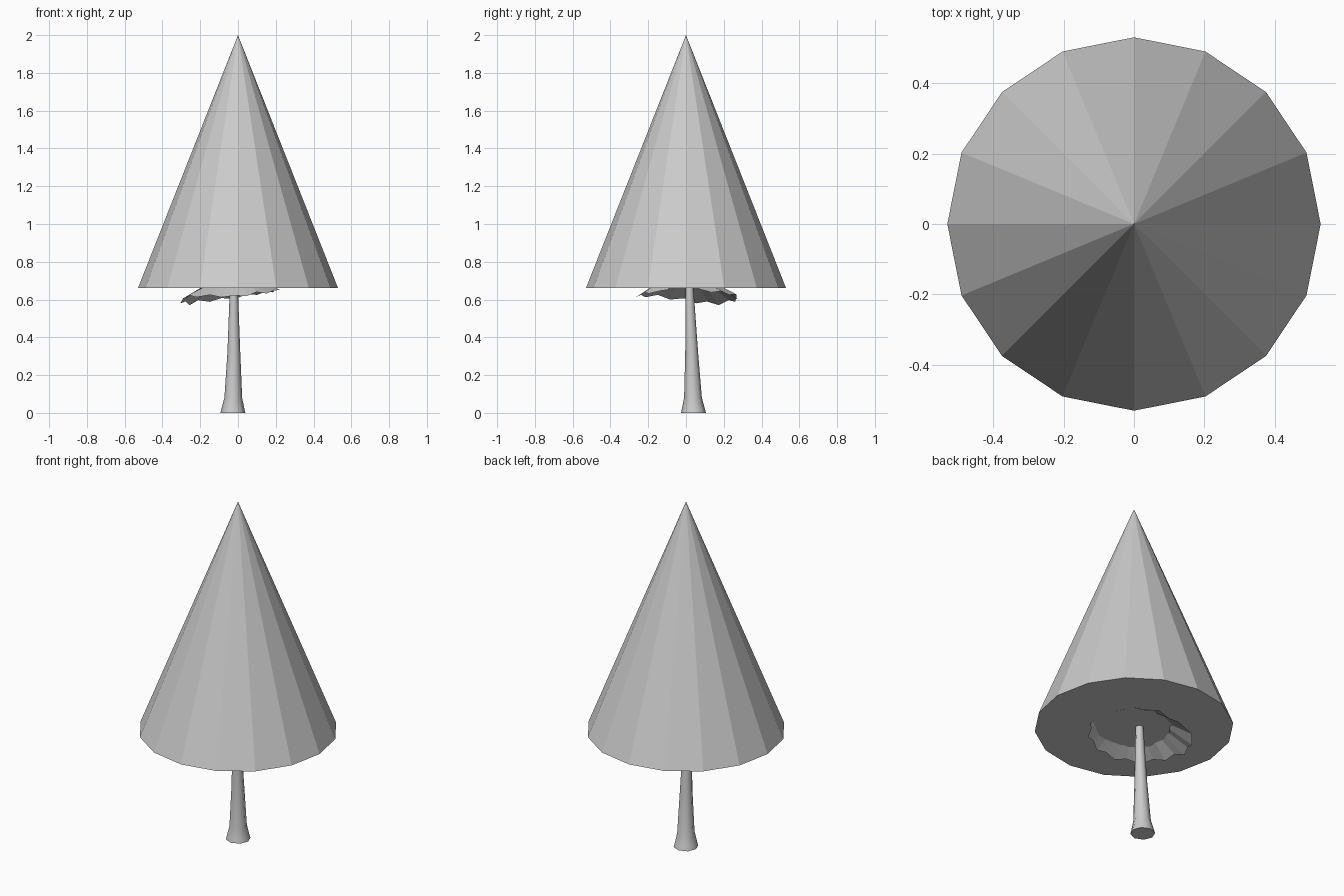
import bpy, bmesh, math
from math import cos, sin, radians, tau

if "Cube" in bpy.data.objects:
    bpy.data.objects.remove(bpy.data.objects["Cube"])


def make_object(name, bm, smooth=False):
    bmesh.ops.recalc_face_normals(bm, faces=bm.faces)
    mesh = bpy.data.meshes.new(name)
    bm.to_mesh(mesh)
    bm.free()
    obj = bpy.data.objects.new(name, mesh)
    bpy.context.collection.objects.link(obj)
    for p in mesh.polygons:
        p.use_smooth = smooth
    return obj


# Crown: closed 16-sided cone
bm = bmesh.new()
rim = [bm.verts.new((0.53 * cos(tau * i / 16), 0.53 * sin(tau * i / 16), 0.66)) for i in range(16)]
tip = bm.verts.new((0, 0, 2))
for i in range(16):
    bm.faces.new((rim[i], rim[(i + 1) % 16], tip))
bm.faces.new(rim[::-1])
make_object("crown", bm)

# Trunk: leaning, flared tube; rows are x, y, z, radius
bm = bmesh.new()
sides = 8
rows = [(-0.027, 0.040, 0.0, 0.066), (-0.027, 0.039, 0.025, 0.060),
        (-0.025, 0.037, 0.08, 0.047), (-0.022, 0.030, 0.32, 0.034),
        (-0.022, 0.019, 0.64, 0.022), (-0.022, 0.018, 0.72, 0.020)]
rings = [[bm.verts.new((x + r * cos(tau * i / sides), y + r * sin(tau * i / sides), z))
          for i in range(sides)] for x, y, z, r in rows]
for a, b in zip(rings, rings[1:]):
    for i in range(sides):
        j = (i + 1) % sides
        bm.faces.new((a[i], a[j], b[j], b[i]))
bm.faces.new(rings[0][::-1])
bm.faces.new(rings[-1])
trunk = make_object("trunk", bm)
bpy.context.view_layer.objects.active = trunk
trunk.select_set(True)
bpy.ops.object.shade_smooth_by_angle(angle=radians(50))

# Ragged lower foliage: sloping skirt with an uneven hem (angle, radius, height)
hem = [(20, 0.21, 0.655), (36, 0.23, 0.638), (50, 0.24, 0.645), (66, 0.25, 0.625),
       (80, 0.27, 0.628), (94, 0.27, 0.602), (108, 0.28, 0.608), (120, 0.30, 0.588),
       (133, 0.31, 0.597), (146, 0.31, 0.570), (158, 0.30, 0.590), (170, 0.31, 0.580),
       (182, 0.29, 0.607), (196, 0.30, 0.600), (210, 0.30, 0.625), (224, 0.31, 0.612),
       (238, 0.28, 0.625), (252, 0.28, 0.612), (266, 0.25, 0.622), (280, 0.26, 0.618),
       (294, 0.24, 0.640), (308, 0.25, 0.632), (322, 0.23, 0.645), (336, 0.24, 0.652)]
bm = bmesh.new()
pairs = []
for a, r, z in hem:
    c, s = cos(radians(a)), sin(radians(a))
    pairs.append((bm.verts.new((0.15 * c, 0.15 * s, 0.69)), bm.verts.new((r * c, r * s, z))))
for (a, b), (c, d) in zip(pairs, pairs[1:]):
    bm.faces.new((a, b, d, c))
make_object("lower_foliage", bm)
